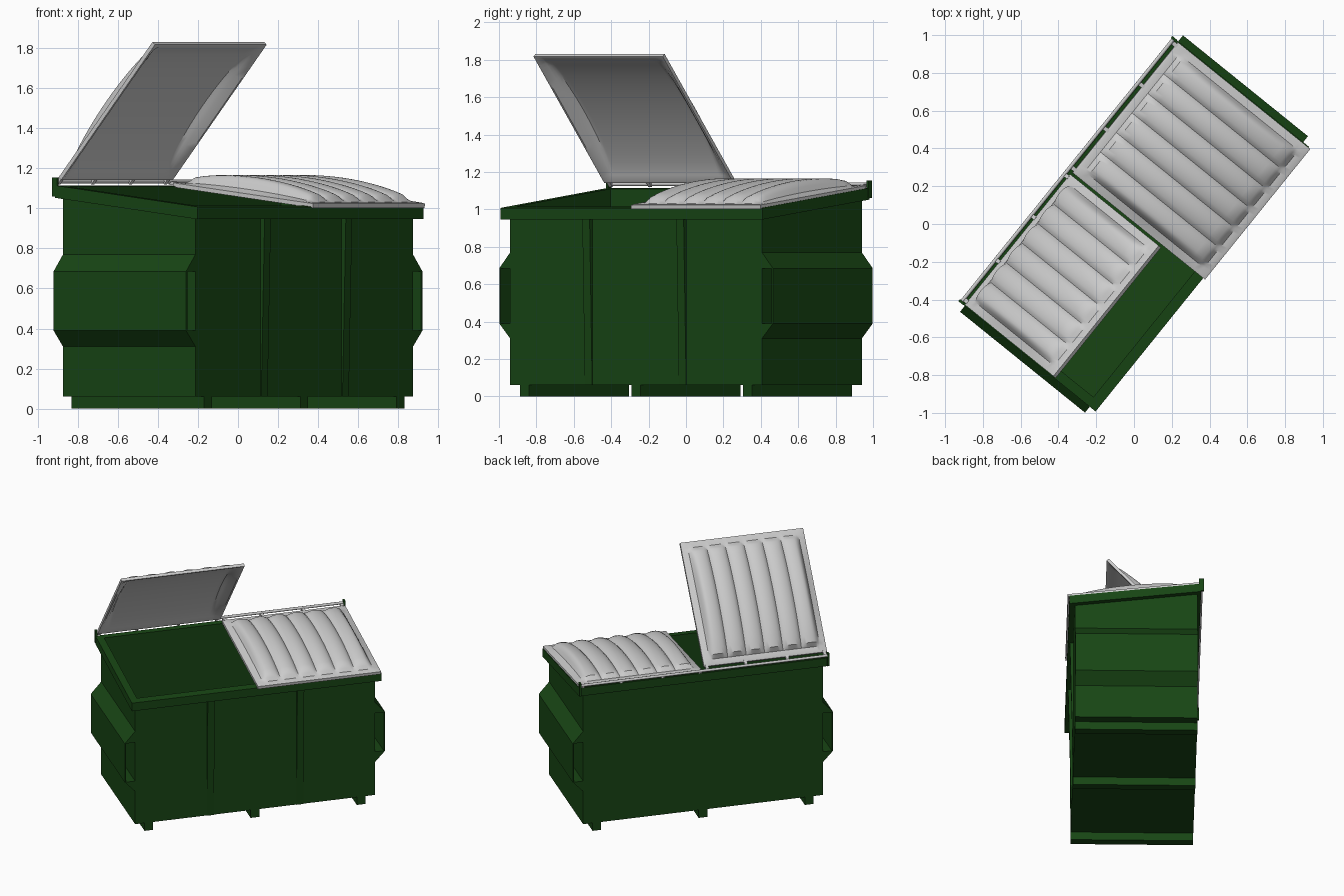
import bpy, bmesh, math
from mathutils import Matrix, Vector

if "Cube" in bpy.data.objects:
    bpy.data.objects.remove(bpy.data.objects["Cube"])

TURN = Matrix.Rotation(math.radians(51.1), 4, 'Z')   # whole bin is turned about z
HU, HV = 0.865, 0.425                                # half length / half depth of body
HINGE_V, HINGE_Z = 0.452, 1.135
green = bpy.data.materials.new("green_paint")
green.diffuse_color = (0.009, 0.06, 0.007, 1)
green.use_nodes = True
green.node_tree.nodes["Principled BSDF"].inputs["Base Color"].default_value = green.diffuse_color


def finish(name, bm, mat=green, local=Matrix.Identity(4)):
    bmesh.ops.recalc_face_normals(bm, faces=bm.faces)
    me = bpy.data.meshes.new(name)
    bm.to_mesh(me)
    bm.free()
    me.transform(TURN @ local)
    if mat:
        me.materials.append(mat)
    ob = bpy.data.objects.new(name, me)
    bpy.context.collection.objects.link(ob)
    return ob


def smooth(ob, deg=35):
    bpy.ops.object.select_all(action='DESELECT')
    ob.select_set(True)
    bpy.context.view_layer.objects.active = ob
    bpy.ops.object.shade_smooth_by_angle(angle=math.radians(deg))


def prism(name, pts, axis, a, b, mat=green):
    """Extrude a 2D profile along x (points are y,z) or along y (points are x,z)."""
    bm = bmesh.new()
    put = (lambda p, t: (t, p[0], p[1])) if axis == 'x' else (lambda p, t: (p[0], t, p[1]))
    lo = [bm.verts.new(put(p, a)) for p in pts]
    hi = [bm.verts.new(put(p, b)) for p in pts]
    bm.faces.new(lo)
    bm.faces.new(hi)
    n = len(pts)
    for i in range(n):
        bm.faces.new((lo[i], lo[(i + 1) % n], hi[(i + 1) % n], hi[i]))
    return finish(name, bm, mat)


def rect(x0, x1, z0, z1):
    return [(x0, z0), (x1, z0), (x1, z1), (x0, z1)]


def slope(v):
    return 1.008 + (v + 0.465) / 0.915 * 0.107       # sloping top of the rim


def ring(name, loops, cap=None):
    """Bridge rectangular loops given as (half_u, front_v, back_v, z function)."""
    bm = bmesh.new()
    rows = []
    for hu, vf, vb, zf in loops:
        rows.append([bm.verts.new((u, v, zf(v))) for u, v in
                     ((-hu, vf), (hu, vf), (hu, vb), (-hu, vb))])
    pairs = list(zip(rows, rows[1:]))
    if cap is None:
        pairs.append((rows[-1], rows[0]))
    for r, s in pairs:
        for i in range(4):
            j = (i + 1) % 4
            bm.faces.new((r[i], r[j], s[j], s[i]))
    if cap:
        bm.faces.new(rows[0])
        bm.faces.new(rows[-1])
    return finish(name, bm)


# hollow body with sloping top
wall = 0.015
top = lambda v: slope(v) - 0.008
ring("body", [(HU, -HV, HV, lambda v: 0.06), (HU, -HV, HV, top),
              (HU - wall, -HV + wall, HV - wall, top),
              (HU - wall, -HV + wall, HV - wall, lambda v: 0.075)], cap=True)

# rim around the opening
under = lambda v: slope(v) - 0.062
ring("rim", [(0.9, -0.465, 0.448, under), (0.9, -0.465, 0.448, slope),
             (0.848, -0.408, 0.408, slope), (0.848, -0.408, 0.408, under)])

# fork pockets on both ends: outer plate plus wedge above and below
for side, s in (("left", -1), ("right", 1)):
    parts = {"plate": rect(s * 0.93, s * 0.94, 0.39, 0.685),
             "lower_wedge": [(s * HU, 0.31), (s * 0.94, 0.39), (s * HU, 0.39)],
             "upper_wedge": [(s * HU, 0.685), (s * 0.94, 0.685), (s * HU, 0.77)]}
    for part, pts in parts.items():
        prism(f"{side}_fork_pocket_{part}", pts, 'y', -HV, HV)
    # hinge ear at the back corner
    prism(f"{side}_hinge_ear", rect(s * 0.888, s * 0.902, 1.06, 1.155), 'y', 0.435, 0.467)
    # tapered front rib
    prism(f"{side}_front_rib", [(-HV, 0.06), (-HV, 0.97), (-0.452, 0.97), (-0.43, 0.06)],
          'x', s * 0.323 - 0.025, s * 0.323 + 0.025)

# skids underneath
for name, u in (("left", -0.766), ("middle", 0), ("right", 0.766)):
    prism(f"{name}_skid", rect(u - 0.031, u + 0.031, 0, 0.062), 'y', -HV, HV)

# hinge rod
bm = bmesh.new()
bmesh.ops.create_cone(bm, cap_ends=True, segments=12, radius1=0.01, radius2=0.01, depth=1.79,
                      matrix=Matrix.Translation((0, HINGE_V, HINGE_Z)) @ Matrix.Rotation(math.pi / 2, 4, 'Y'))
smooth(finish("hinge_rod", bm, None))

RIBS, D0, D1, W = 6, 0.03, 0.936, 0.888
FL = 0.045                                            # flat flange width


def lid(name, u0, angle):
    us = [0, 0.012, FL] + [FL + (W - 2 * FL) * i / (RIBS * 10) for i in range(1, RIBS * 10)] + [W - FL, W - 0.012, W]
    run = D1 - D0
    ds = [0, 0.012, FL, FL + 0.025] + [FL + 0.025 + (run - 2 * FL - 0.065) * i / 16 for i in range(1, 16)]
    ds += [run - FL - 0.04, run - FL - 0.02, run - FL, run - 0.012, run]

    def arch(x, d):
        t = min(max((d - FL) / (run - 2 * FL), 0), 1)
        return 0.05 * (4 * t * (1 - t)) ** 0.8

    def upper(x, d):
        if not (FL <= x <= W - FL and FL <= d <= run - FL):
            return 0 if 0.0 < x < W and 0.0 < d < run else -0.004
        q = (x - FL) / (W - 2 * FL) * RIBS
        rib = abs(math.sin(math.pi * q)) ** 0.6
        end = min(1, (d - FL) / 0.025, (run - FL - d) / 0.04)
        edge = min(1, (x - FL) / 0.03, (W - FL - x) / 0.03)
        return arch(x, d) * (0.3 + 0.7 * edge) + 0.024 * rib * end

    def lower(x, d):
        if 0.02 < x < W - 0.02 and 0.02 < d < run - 0.02:
            return arch(x, d) * min(1, 0.3 + (min(x, W - x) - FL) / 0.04) - 0.012
        return -0.025

    bm = bmesh.new()
    layers = []
    for f in (upper, lower):
        g = [[bm.verts.new((u0 + x, -D0 - d, f(x, d))) for d in ds] for x in us]
        for a, b in zip(g, g[1:]):
            for j in range(len(ds) - 1):
                bm.faces.new((a[j], a[j + 1], b[j + 1], b[j]))
        layers.append(g)

    def border(g):
        return ([r[0] for r in g] + g[-1][1:] + [r[-1] for r in g[-2::-1]] + g[0][-2:0:-1])
    p, q = border(layers[0]), border(layers[1])
    for i in range(len(p)):
        j = (i + 1) % len(p)
        bm.faces.new((p[i], p[j], q[j], q[i]))
    # hinge lugs reaching back to the rod
    for k in (0.02, 0.29, 0.59, 0.868):
        m = Matrix.Translation((u0 + k, -0.017, -0.008)) @ Matrix.Diagonal((0.022, 0.046, 0.018, 1))
        bmesh.ops.create_cube(bm, size=1, matrix=m)
    place = Matrix.Translation((0, HINGE_V, HINGE_Z)) @ Matrix.Rotation(math.radians(angle), 4, 'X')
    smooth(finish(name, bm, None, place))


lid("closed_lid", 0.007, 6.6)
lid("open_lid", -0.895, -48.3)
